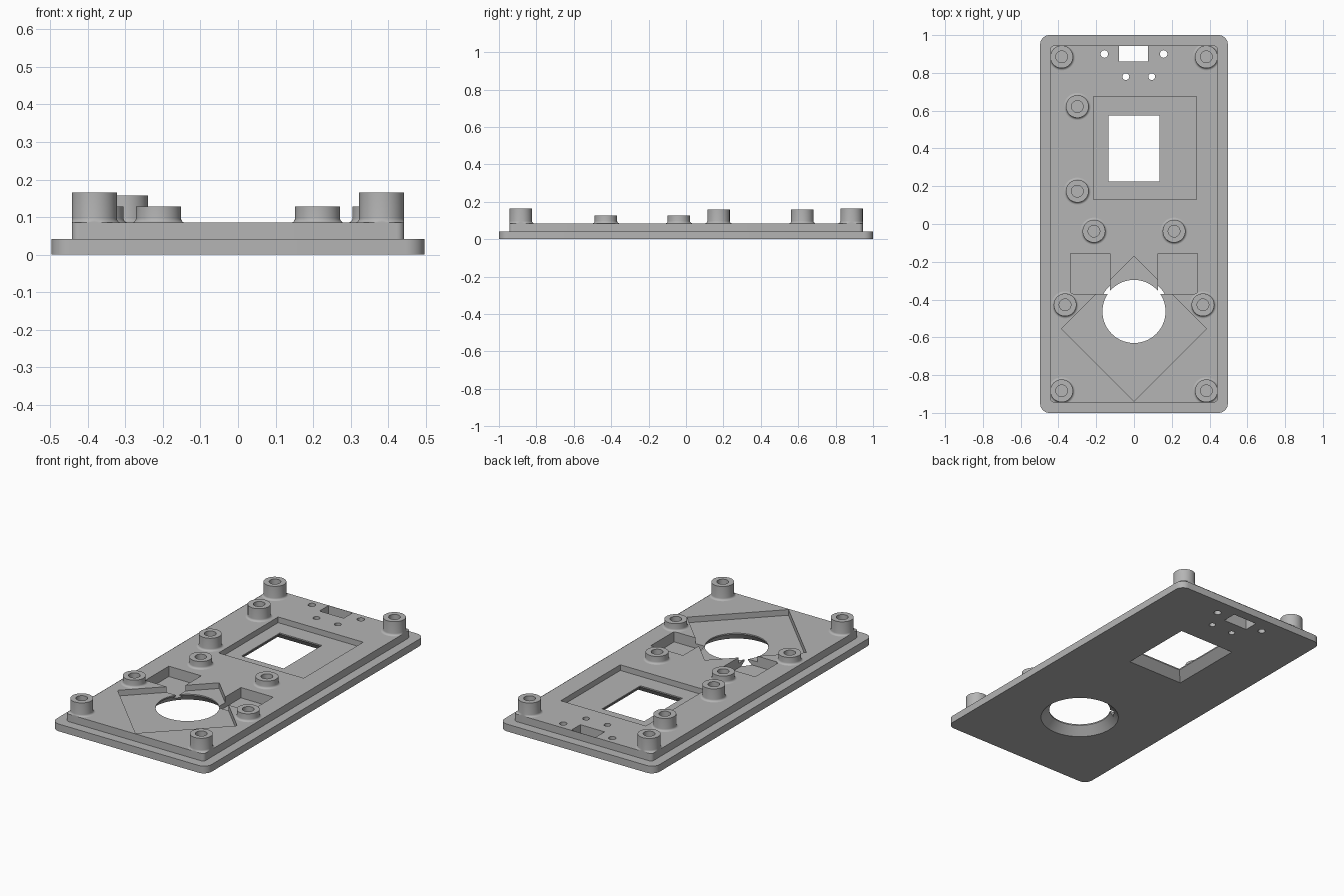
import bpy
import bmesh
from math import sin, cos, pi, radians

cube = bpy.data.objects.get("Cube")
if cube:
    bpy.data.objects.remove(cube, do_unlink=True)

grey = bpy.data.materials.new("plain grey")
colour = (0.46, 0.46, 0.46, 1)
grey.diffuse_color = colour
grey.use_nodes = True
grey.node_tree.nodes["Principled BSDF"].inputs["Base Color"].default_value = colour

LOW, TOP = 0.042, 0.085          # heights of the two plate steps
HALF_X, HALF_Y = 0.443, 0.945    # half size of the raised step


def circle(cx, cy, r, n=48):
    return [(cx + r * cos(2 * pi * i / n), cy + r * sin(2 * pi * i / n)) for i in range(n)]


def box(x0, x1, y0, y1):
    return [(x0, y0), (x1, y0), (x1, y1), (x0, y1)]


def rounded(hx, hy, r, n=8):
    pts = []
    for q, (sx, sy) in enumerate([(1, 1), (-1, 1), (-1, -1), (1, -1)]):
        for i in range(n + 1):
            a = (q + i / n) * pi / 2
            pts.append((sx * (hx - r) + r * cos(a), sy * (hy - r) + r * sin(a)))
    return pts


def loft(name, sections):
    """Closed solid through outlines given as (points, z)."""
    bm = bmesh.new()
    rings = [[bm.verts.new((x, y, z)) for x, y in pts] for pts, z in sections]
    n = len(rings[0])
    for a, b in zip(rings, rings[1:]):
        for i in range(n):
            j = (i + 1) % n
            bm.faces.new((a[i], a[j], b[j], b[i]))
    bm.faces.new(rings[0][::-1])
    bm.faces.new(rings[-1])
    bmesh.ops.recalc_face_normals(bm, faces=bm.faces)
    mesh = bpy.data.meshes.new(name)
    bm.to_mesh(mesh)
    bm.free()
    mesh.materials.append(grey)
    obj = bpy.data.objects.new(name, mesh)
    bpy.context.collection.objects.link(obj)
    return obj


def combine(target, tool, operation):
    tool.hide_render = True
    mod = target.modifiers.new("cut", "BOOLEAN")
    mod.operation, mod.solver, mod.object = operation, "EXACT", tool
    graph = bpy.context.evaluated_depsgraph_get()
    mesh = bpy.data.meshes.new_from_object(target.evaluated_get(graph))
    target.modifiers.clear()
    target.data = mesh
    bpy.data.objects.remove(tool, do_unlink=True)


def smooth(obj):
    bpy.ops.object.select_all(action="DESELECT")
    obj.select_set(True)
    bpy.context.view_layer.objects.active = obj
    bpy.ops.object.shade_smooth_by_angle(angle=radians(30))


# Stepped plate
plate = loft("plate", [(rounded(0.497, 1, 0.05), 0), (rounded(0.497, 1, 0.05), LOW)])
step = rounded(HALF_X, HALF_Y, 0.02)
combine(plate, loft("raised_step", [(step, 0.02), (step, TOP)]), "UNION")


def cut(pts, z0=-0.1, z1=0.2):
    combine(plate, loft("cutter", [(pts, z0), (pts, z1)]), "DIFFERENCE")


# Recesses: screen seat, diamond seat and two square pockets
FLOOR = 0.052
cut(box(-0.215, 0.33, 0.13, 0.675), FLOOR)
cut([(0, -0.938), (0.383, -0.555), (0, -0.172), (-0.383, -0.555)], FLOOR)
for x0, x1 in ((-0.335, -0.127), (0.127, 0.335)):
    cut(box(x0, x1, -0.37, -0.155), 0.025)


# Window and round opening, flared towards the underside
def flared(outline):
    sections = [(outline(0.055), -0.01), (outline(0), 0.045), (outline(0), 0.2)]
    combine(plate, loft("cutter", sections), "DIFFERENCE")


flared(lambda d: box(-0.135 - d, 0.135 + d, 0.225 - d, 0.575 + d))
flared(lambda d: circle(0, -0.463, 0.167 + d, 64))

# Socket slot and small pin holes
cut(box(-0.08, 0.075, 0.86, 0.945 - 0.002))
for x, y, r in ((-0.157, 0.9, 0.02), (0.157, 0.9, 0.02), (-0.043, 0.78, 0.018), (0.094, 0.78, 0.018)):
    cut(circle(x, y, r, 24))
smooth(plate)


# Hollow posts with a small fillet at the foot
def post(name, x, y, top):
    fillet = 0.012
    profile = [(0.06 + fillet, TOP - 0.004)]
    for i in range(6):
        a = i / 5 * pi / 2
        profile.append((0.06 + fillet * (1 - sin(a)), TOP + fillet * (1 - cos(a))))
    profile += [(0.06, top), (0.031, top), (0.031, TOP + 0.002)]
    obj = loft(name, [(circle(x, y, r), z) for r, z in profile])
    for v in obj.data.vertices:   # keep the foot inside the raised step
        v.co.x = max(-HALF_X, min(HALF_X, v.co.x))
        v.co.y = max(-HALF_Y, min(HALF_Y, v.co.y))
    smooth(obj)


for side, s in (("left", 1), ("right", -1)):
    post(f"back_{side}_corner_post", 0.383 * s, 0.885, 0.165)
    post(f"front_{side}_corner_post", 0.383 * s, -0.883, 0.165)
    post(f"{side}_middle_post", 0.212 * s, -0.038, 0.128)
    post(f"{side}_pocket_post", 0.365 * s, -0.428, 0.128)
post("screen_back_post", -0.3, 0.622, 0.158)
post("screen_front_post", -0.3, 0.174, 0.158)
